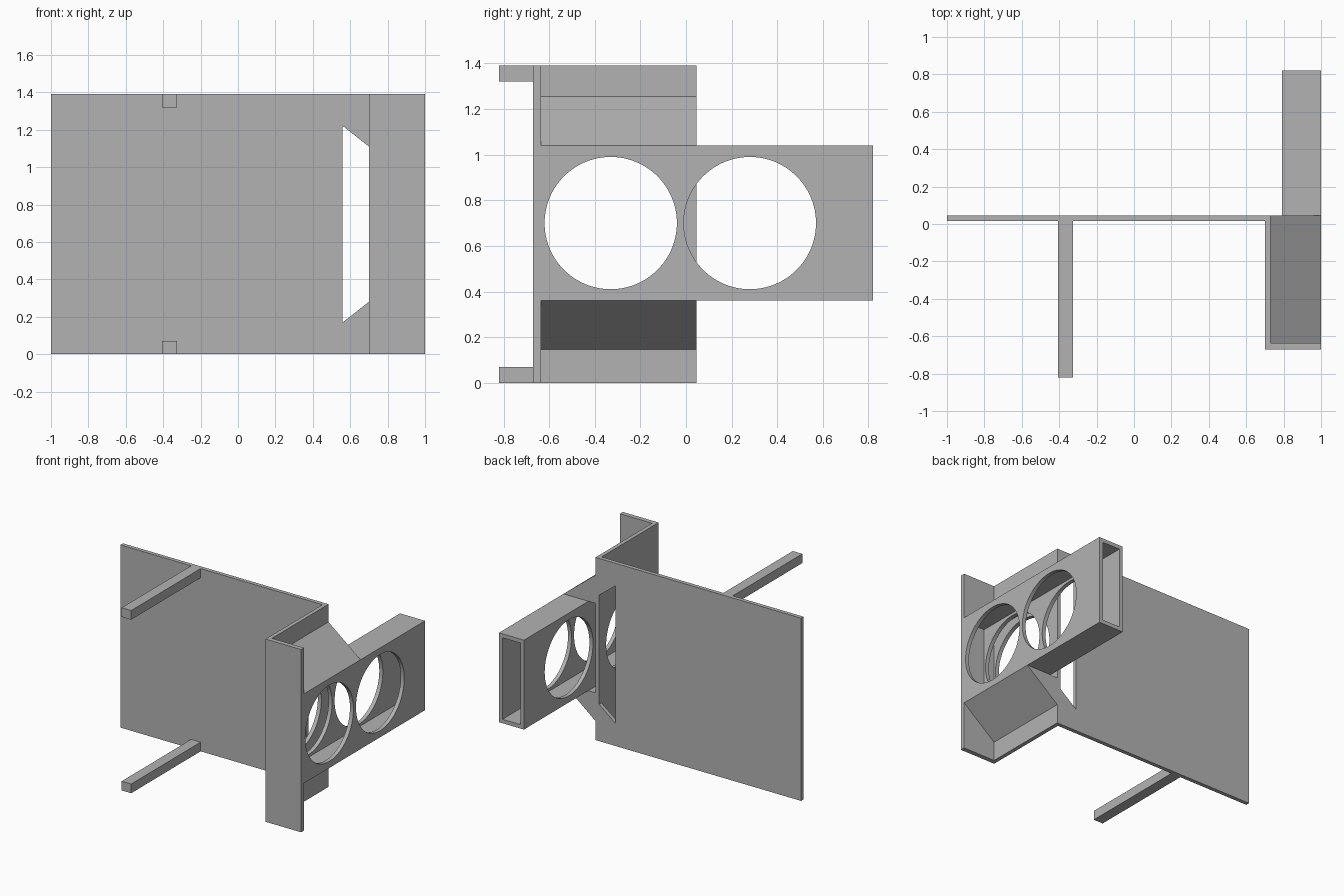
import bpy
import bmesh
from math import radians
from mathutils import Matrix, Vector

if "Cube" in bpy.data.objects:
    bpy.data.objects.remove(bpy.data.objects["Cube"], do_unlink=True)

grey = bpy.data.materials.new("plain grey")
grey.use_nodes = True
COLOUR = (0.45, 0.45, 0.45, 1)
grey.diffuse_color = COLOUR
grey.node_tree.nodes["Principled BSDF"].inputs["Base Color"].default_value = COLOUR

HEIGHT = 1.39
MID = 0.70
BACK = 0.045


def finish(name, bm):
    bmesh.ops.recalc_face_normals(bm, faces=bm.faces)
    mesh = bpy.data.meshes.new(name)
    bm.to_mesh(mesh)
    bm.free()
    mesh.materials.append(grey)
    obj = bpy.data.objects.new(name, mesh)
    bpy.context.collection.objects.link(obj)
    return obj


def prism(name, points, offset):
    """Extrude a flat outline along an offset vector."""
    bm = bmesh.new()
    face = bm.faces.new([bm.verts.new(p) for p in points])
    new = bmesh.ops.extrude_face_region(bm, geom=[face])["geom"]
    bmesh.ops.translate(bm, vec=Vector(offset),
                        verts=[v for v in new if isinstance(v, bmesh.types.BMVert)])
    return finish(name, bm)


def box(name, x, y, z):
    outline = [(x[0], y[0], z[0]), (x[1], y[0], z[0]),
               (x[1], y[1], z[0]), (x[0], y[1], z[0])]
    return prism(name, outline, (0, 0, z[1] - z[0]))


def disc(name, x, y, radius):
    """Cylinder lying along x, used for the round windows."""
    bm = bmesh.new()
    place = (Matrix.Translation(((x[0] + x[1]) / 2, y, MID))
             @ Matrix.Rotation(radians(90), 4, 'Y'))
    bmesh.ops.create_cone(bm, cap_ends=True, segments=96, radius1=radius,
                          radius2=radius, depth=x[1] - x[0], matrix=place)
    return finish(name, bm)


def combine(target, other, operation):
    mod = target.modifiers.new(operation.lower(), 'BOOLEAN')
    mod.operation = operation
    mod.solver = 'EXACT'
    mod.object = other
    other.hide_render = True
    with bpy.context.temp_override(object=target, active_object=target):
        bpy.ops.object.modifier_apply(modifier=mod.name)
    bpy.data.objects.remove(other, do_unlink=True)


# Folded panel: wide back sheet, side wall and narrow front flange
fold = [(-1, 0.015), (0.70, 0.015), (0.70, -0.67), (1, -0.67),
        (1, -0.635), (0.73, -0.635), (0.73, BACK), (-1, BACK)]
panel = prism("folded_panel_and_duct", [(x, y, 0) for x, y in fold], (0, 0, HEIGHT))

# Long duct running through to the rear
combine(panel, box("duct", (0.79, 1), (-0.67, 0.82), (0.36, 1.04)), 'UNION')

# Sloped wedges above and below the duct
for side in (1, -1):
    wedge = [(0.73, MID + side * 0.34), (0.73, MID + side * 0.555), (1, MID + side * 0.34)]
    combine(panel, prism("wedge", [(x, -0.635, z) for x, z in wedge],
                         (0, BACK + 0.635, 0)), 'UNION')

# Hollow of the duct, open at the rear
combine(panel, box("duct_hollow", (0.82, 0.97), (-0.635, 0.9), (0.39, 1.01)), 'DIFFERENCE')

# Round windows: the front one also pierces the side wall
combine(panel, disc("front_window", (0.6, 1.1), -0.33, 0.29), 'DIFFERENCE')
combine(panel, disc("rear_window", (0.76, 1.1), 0.28, 0.29), 'DIFFERENCE')

# Tapered slot in the back sheet
slot = [(0.56, 0.17), (0.70, 0.28), (0.70, 1.11), (0.56, 1.22)]
combine(panel, prism("slot", [(x, -0.02, z) for x, z in slot], (0, 0.1, 0)), 'DIFFERENCE')

bpy.ops.object.select_all(action='DESELECT')
panel.select_set(True)
bpy.context.view_layer.objects.active = panel
bpy.ops.object.shade_smooth_by_angle(angle=radians(30))

# Square rods reaching forward from the back sheet
for name, z in (("lower_rod", 0), ("upper_rod", HEIGHT - 0.07)):
    box(name, (-0.405, -0.325), (-0.82, 0.015), (z, z + 0.07))
